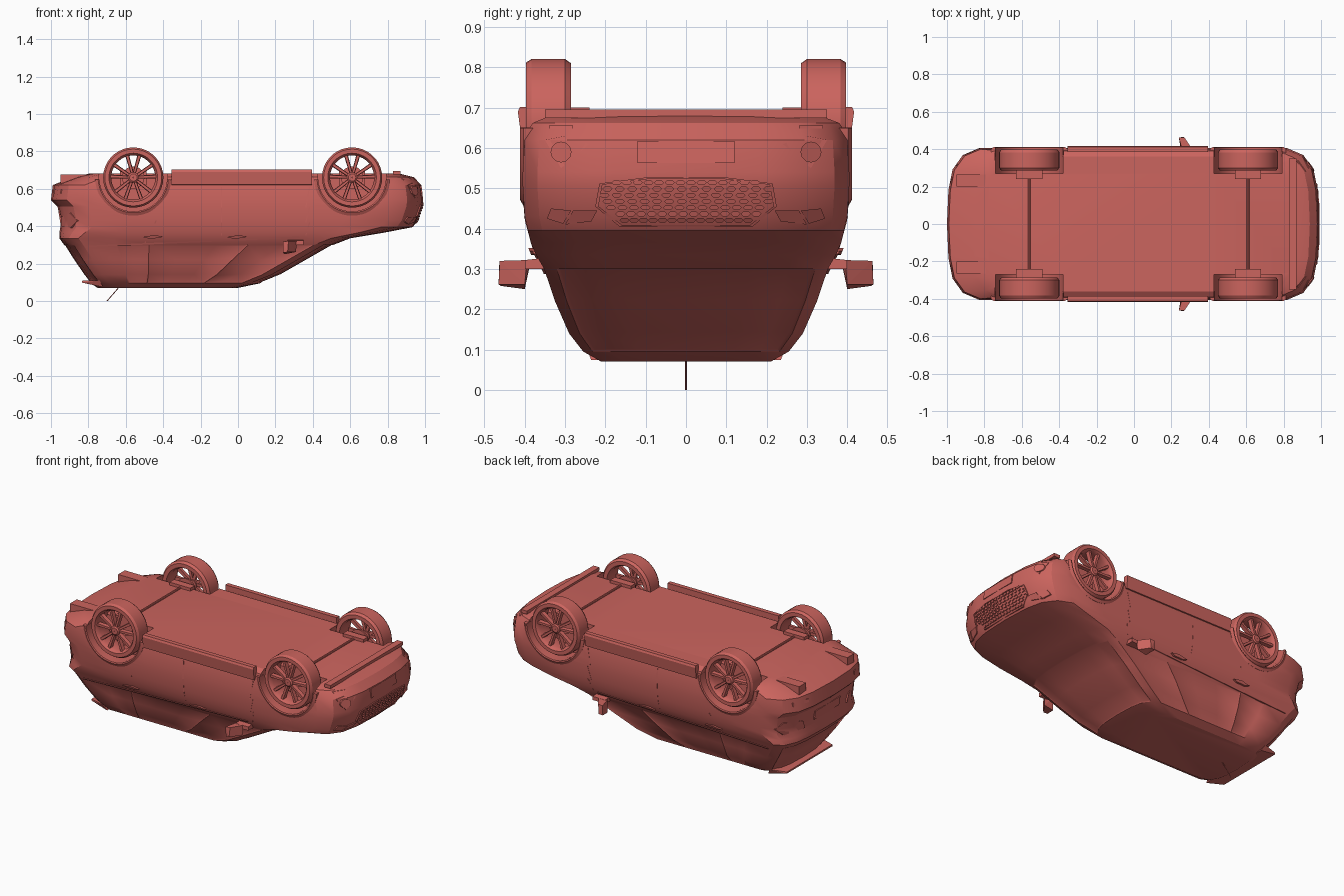
import bpy, bmesh, math
from mathutils import Vector, Matrix
from mathutils.bvhtree import BVHTree

if "Cube" in bpy.data.objects:
    bpy.data.objects.remove(bpy.data.objects["Cube"])

paint = bpy.data.materials.new("salmon red")
paint.use_nodes = True
COLOR = (0.60, 0.128, 0.112, 1)
paint.diffuse_color = COLOR
paint.node_tree.nodes["Principled BSDF"].inputs["Base Color"].default_value = COLOR


def finish(name, bm, smooth=True):
    bmesh.ops.recalc_face_normals(bm, faces=bm.faces[:])
    me = bpy.data.meshes.new(name)
    bm.to_mesh(me)
    bm.free()
    me.materials.append(paint)
    ob = bpy.data.objects.new(name, me)
    bpy.context.collection.objects.link(ob)
    bpy.ops.object.select_all(action='DESELECT')
    ob.select_set(True)
    bpy.context.view_layer.objects.active = ob
    if smooth:
        bpy.ops.object.shade_smooth_by_angle(angle=math.radians(28))
    return ob


def hull(name, pts):
    bm = bmesh.new()
    for p in pts:
        bm.verts.new(p)
    bmesh.ops.convex_hull(bm, input=bm.verts[:])
    return finish(name, bm, False)


def box(name, x0, x1, y0, y1, z0, z1):
    return hull(name, [(x, y, z) for x in (x0, x1) for y in (y0, y1) for z in (z0, z1)])


def lathe(bm, profile, cx, cz, side, a0=0, a1=360, n=36):
    """Turn a closed (radius, y) profile around a sideways axle."""
    full = a1 - a0 == 360
    rings = []
    for i in range(n if full else n + 1):
        a = math.radians(a0 + (a1 - a0) * i / n)
        rings.append([bm.verts.new((cx + r * math.cos(a), side * y, cz + r * math.sin(a)))
                      for r, y in profile])
    m = len(profile)
    for i in range(n):
        p, q = rings[i], rings[(i + 1) % len(rings)]
        for j in range(m):
            k = (j + 1) % m
            bm.faces.new((p[j], p[k], q[k], q[j]))
    if not full:
        bm.faces.new(rings[0])
        bm.faces.new(rings[-1])


# Body: stacked outlines (z, rear x, front x, half width, corner length)
LAYERS = [(.682, -.79, .86, .36, .8), (.662, -.88, .94, .39, 1), (.62, -.99, .98, .40, 1),
          (.54, -1.0, .99, .405, 1), (.505, -.965, .985, .405, 1), (.43, -.95, .96, .40, 1),
          (.395, -.95, .935, .392, 1), (.365, -.955, .78, .385, .8), (.335, -.955, .60, .372, .6),
          (.30, -.93, .51, .352, .6), (.22, -.88, .37, .325, .6), (.14, -.825, .23, .29, .6),
          (.095, -.79, .12, .255, .6), (.07, -.75, .0, .21, .5)]
CORNER = [(0, 0), (.008, .45), (.03, .72), (.085, .91), (.17, 1)]
SIDE = 7


def outline(z, xr, xf, w, c):
    half = [(xf - d * c, w * f) for d, f in CORNER]
    back = [(xr + d * c, w * f) for d, f in reversed(CORNER)]
    a, b = half[-1][0], back[0][0]
    half += [(a + (b - a) * i / SIDE, w) for i in range(1, SIDE)] + back
    return [(x, y, z) for x, y in half + [(x, -y) for x, y in half[-2:0:-1]]]


bm = bmesh.new()
rings = [[bm.verts.new(p) for p in outline(*l)] for l in LAYERS]
N = len(rings[0])
grid = {}
for i in range(len(rings) - 1):
    for j in range(N):
        k = (j + 1) % N
        grid[i, j] = bm.faces.new((rings[i][j], rings[i][k], rings[i + 1][k], rings[i + 1][j]))
bm.faces.new(rings[0])
bm.faces.new(rings[-1])
bmesh.ops.recalc_face_normals(bm, faces=bm.faces[:])
# Recessed glass: windscreen, rear screen, side windows
panes = [(N - 3, N - 2, N - 1, 0, 1, 2), (12, 13, 14, 15, 16, 17)]
for cols in ((4, 5), (6, 7, 8), (9,)):
    panes += [cols, tuple(N - 1 - c for c in cols)]
for cols in panes:
    bmesh.ops.inset_region(bm, faces=[grid[i, c] for i in (9, 10, 11) for c in cols],
                           thickness=.008, depth=-.004, use_even_offset=True)
body = finish("body", bm, False)

# Wheel wells cut out of the body
AXLES = {"rear": -.56, "front": .61}
WZ = .66
for cx in AXLES.values():
    for s in (1, -1):
        bm = bmesh.new()
        bmesh.ops.create_cone(bm, cap_ends=True, segments=40, radius1=.183, radius2=.183, depth=.25,
                              matrix=Matrix.Translation((cx, s * .395, WZ)) @ Matrix.Rotation(math.pi / 2, 4, 'X'))
        cutter = finish("well_cutter", bm, False)
        cutter.hide_render = True
        mod = body.modifiers.new("well", 'BOOLEAN')
        mod.operation, mod.solver, mod.object = 'DIFFERENCE', 'EXACT', cutter
        bpy.context.view_layer.objects.active = body
        bpy.ops.object.modifier_apply(modifier=mod.name)
        bpy.data.objects.remove(cutter)
bpy.ops.object.select_all(action='DESELECT')
body.select_set(True)
bpy.ops.object.shade_smooth_by_angle(angle=math.radians(28))
tree = BVHTree.FromObject(body, bpy.context.evaluated_depsgraph_get())


def plates(name, polys, axis, sign, out=.004):
    """Thin plates laid on the body, projected along x or y."""
    bm = bmesh.new()
    ray = Vector((sign, 0, 0)) if axis == 'x' else Vector((0, sign, 0))
    for poly in polys:
        hits = []
        for u, v in poly:
            start = Vector((0, u, v)) if axis == 'x' else Vector((u, 0, v))
            hit = tree.ray_cast(start + ray * 2, -ray)[0]
            if hit:
                hits.append(hit)
        if len(hits) < 3:
            continue
        a = [bm.verts.new(h + ray * out) for h in hits]
        b = [bm.verts.new(h - ray * .004) for h in hits]
        bm.faces.new(a)
        bm.faces.new(b[::-1])
        for i in range(len(a)):
            k = (i + 1) % len(a)
            bm.faces.new((a[i], b[i], b[k], a[k]))
    return finish(name, bm, False)


def rect(u0, u1, v0, v1):
    return [(u0, v0), (u1, v0), (u1, v1), (u0, v1)]


def flip(polys):
    return polys + [[(-u, v) for u, v in p] for p in polys]


def disc(u, v, r, n=12):
    return [(u + r * math.cos(2 * math.pi * i / n), v + r * math.sin(2 * math.pi * i / n)) for i in range(n)]


# Nose: staggered mesh grille, lamps, plate and lower vents
mesh = []
for r in range(7):
    z = .415 + r * .0155
    w = .165 + .05 * min(1, r / 3) - (.03 if r == 6 else 0)
    n = 14
    for c in range(n):
        u = -w + 2 * w * (c + (.25 if r % 2 else 0)) / n
        mesh.append([(u, z + .006), (u + .006, z), (u + .019, z), (u + .025, z + .006), (u + .019, z + .012), (u + .006, z + .012)])
plates("grille_mesh", mesh, 'x', 1, .006)
frame = [(-.165, .405), (.165, .405), (.225, .455), (.215, .512), (.10, .527), (-.10, .527), (-.215, .512), (-.225, .455)]
inner = [(u * .965, .466 + (v - .466) * .93) for u, v in frame]
plates("grille_frame", [[frame[i], frame[(i + 1) % 8], inner[(i + 1) % 8], inner[i]] for i in range(8)], 'x', 1, .008)
plates("headlights", flip([[(.22, .445), (.235, .418), (.30, .41), (.28, .445)],
                           [(.285, .445), (.305, .412), (.345, .425), (.335, .45)]]), 'x', 1, .008)
plates("fog_lamps", flip([disc(.31, .59, .026)]), 'x', 1, .008)
plates("fog_lamp_surrounds", flip([[(.24, .61), (.31, .55), (.35, .62), (.30, .63)]]), 'x', 1, .003)
plates("front_number_plate", [rect(-.12, .12, .563, .617)], 'x', 1, .006)
plates("lower_vents", flip([rect(.28, .34, .648, .656)]), 'x', 1, .005)
box("front_lip", .83, .87, -.35, .35, .675, .695)

# Tail: lamps, plate, spoiler, exhaust boxes
plates("tail_lights", flip([[(.20, .40), (.33, .39), (.37, .43), (.34, .47), (.22, .45)]]), 'x', -1, .008)
plates("rear_number_plate", [rect(-.12, .12, .42, .475)], 'x', -1, .006)
plates("rear_reflectors", flip([rect(.22, .32, .575, .595)]), 'x', -1, .005)
hull("roof_spoiler", [(x, s * y, z) for s in (1, -1) for x, y, z in
                      ((-.835, .22, .098), (-.835, .22, .108), (-.72, .235, .074), (-.74, .25, .11))])
for s, side in ((1, "left"), (-1, "right")):
    box(side + "_exhaust_box", -.95, -.79, s * .20, s * .265, .62, .677)

# Sides: moulding, seams, handles, sills, mirrors
for s, side in ((1, "left"), (-1, "right")):
    plates(side + "_belt_moulding", [[(x, .288 + .05 * (x + .8) / 1.15) for x in (a, b)] +
                                     [(x, .296 + .05 * (x + .8) / 1.15) for x in (b, a)]
                                     for a, b in ((-.8, -.4), (-.4, 0), (0, .33))], 'y', s, .005)
    plates(side + "_door_seams", [[(x, z0), (x + .005, z0), (x + .005 + d, z1), (x + d, z1)]
                                  for x, d in ((-.09, 0), (.36, .02)) for z0, z1 in ((.35, .42), (.42, .5), (.5, .61))]
           + [[(-.50, .31), (-.494, .31), (-.434, .43), (-.44, .43)]], 'y', s, .002)
    plates(side + "_door_handles", [[(x - .06, .342), (x - .03, .334), (x + .03, .336), (x + .05, .345), (x, .352)]
                                    for x in (-.45, 0)], 'y', s, .012)
    hull(side + "_sill", [(x, s * y, z) for x in (-.355, .395) for y, z in
                          ((.385, .62), (.408, .622), (.417, .69), (.412, .702), (.385, .702))])
    hull(side + "_mirror", [(x, s * y, z) for x, y, z in
                            ((.24, .46, .258), (.265, .465, .262), (.24, .463, .318), (.27, .462, .32), (.25, .40, .25),
                             (.31, .40, .262), (.26, .385, .32), (.315, .395, .322))])
    hull(side + "_mirror_arm", [(x, s * y, z) for x in (.265, .35) for y, z in
                                ((.33, .30), (.33, .33), (.40, .30), (.40, .322))])

# Wheels, arch lips and axles
for end, cx in AXLES.items():
    for s, side in ((1, "left"), (-1, "right")):
        name = end + "_" + side
        bm = bmesh.new()
        lathe(bm, [(.126, .285), (.15, .285), (.161, .30), (.161, .383), (.152, .397), (.13, .397),
                   (.123, .388), (.118, .37), (.118, .30)], cx, WZ, s)
        finish(name + "_tyre", bm)
        bm = bmesh.new()
        lathe(bm, [(.002, .355), (.028, .355), (.028, .386), (.02, .392), (.002, .392)], cx, WZ, s, n=20)
        lathe(bm, [(.002, .295), (.06, .295), (.06, .305), (.002, .305)], cx, WZ, s, n=20)
        for i in range(5):
            for lean in (-.2, .2):
                a = math.pi / 2 + 2 * math.pi * i / 5
                vs = []
                for r, ang, w in ((.015, a + lean, .008), (.122, a + lean * 1.35, .0105)):
                    d = Vector((math.cos(ang), 0, math.sin(ang)))
                    t = Vector((-d.z, 0, d.x))
                    for f, y in ((-1, .362), (1, .362), (.7, .385), (-.7, .385)):
                        vs.append(bm.verts.new(Vector((cx, s * y, WZ)) + d * r + t * w * f))
                bmesh.ops.convex_hull(bm, input=vs)
        finish(name + "_rim", bm)
        bm = bmesh.new()
        lathe(bm, [(.181, .36), (.181, .409), (.188, .412), (.204, .403), (.204, .36)], cx, WZ, s, 183, 357, 24)
        finish(name + "_arch_lip", bm)
        box(name + "_suspension", cx - .07, cx + .07, s * .24, s * .285, .62, .70)
    bm = bmesh.new()
    bmesh.ops.create_cone(bm, cap_ends=True, segments=10, radius1=.008, radius2=.008, depth=.6,
                          matrix=Matrix.Translation((cx, 0, .683)) @ Matrix.Rotation(math.pi / 2, 4, 'X'))
    finish(end + "_axle", bm)

# Roof aerial
hull("aerial", [(x + dx, dy, z) for x, z in ((-.635, .075), (-.70, 0)) for dx, dy in
                ((-.003, 0), (.003, 0), (0, -.003), (0, .003))])
